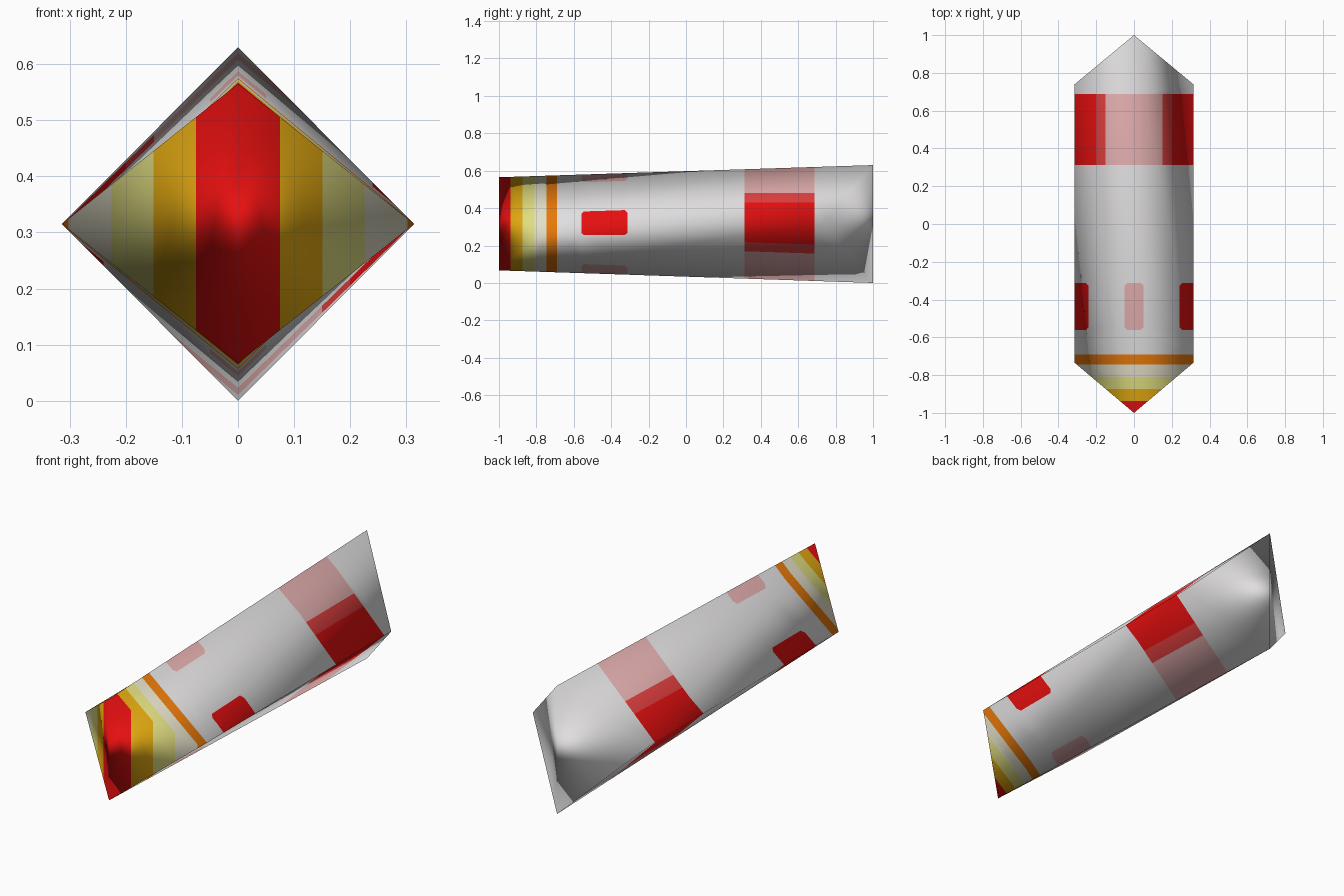
import bpy, bmesh
from mathutils import Vector

cube = bpy.data.objects.get("Cube")
if cube:
    bpy.data.objects.remove(cube, do_unlink=True)


def linear(v):
    v /= 255
    return v / 12.92 if v <= 0.04045 else ((v + 0.055) / 1.055) ** 2.4


PALETTE = {
    "white": (224, 222, 222), "cream": (226, 222, 200), "pale_yellow": (224, 221, 128),
    "gold": (225, 168, 16), "red": (230, 15, 15), "orange": (230, 120, 10),
    "pink": (224, 172, 172), "soft_red": (222, 62, 62),
}
NAMES = list(PALETTE)

# Wedge-ended diamond hull: ridge, keel and side corners
HALF, MID = 0.314, 0.315
points = [(0, -1, 0.565), (0, -1, 0.067), (0, 1, 0.63), (0, 1, 0),
          (HALF, -0.735, MID), (HALF, 0.74, MID),
          (-HALF, -0.735, MID), (-HALF, 0.74, MID)]
triangles = [(0, 1, 4), (0, 1, 6), (2, 3, 5), (2, 3, 7),
             (0, 2, 4), (2, 5, 4), (0, 2, 7), (0, 7, 6),
             (1, 3, 5), (1, 5, 4), (1, 3, 6), (3, 7, 6)]
bm = bmesh.new()
soft = bm.verts.layers.float_vector.new("soft_normal")
verts = [bm.verts.new(p) for p in points]
for t in triangles:
    bm.faces.new([verts[i] for i in t])
bmesh.ops.recalc_face_normals(bm, faces=bm.faces[:])
bm.normal_update()

# Area-weighted smooth normals, carried through the cuts below
for v in verts:
    total = sum((f.normal * f.calc_area() for f in v.link_faces), Vector())
    v[soft] = total.normalized()


def cut(point, normal, y_low=-2, y_high=2):
    faces = [f for f in bm.faces if y_low < f.calc_center_median().y < y_high]
    edges = {e for f in faces for e in f.edges}
    corners = {v for f in faces for v in f.verts}
    bmesh.ops.bisect_plane(bm, geom=list(corners) + list(edges) + faces, dist=1e-6,
                           plane_co=point, plane_no=Vector(normal).normalized())


# Cut lines for nose rings, small patches and the rear band
NOSE = [(-0.937, "red"), (-0.873, "gold"), (-0.81, "pale_yellow"),
        (-0.745, "cream"), (-0.69, "orange")]
PATCH, BAND = (-0.56, -0.313), (0.313, 0.687)
TOP_W, SIDE_W, ROUND = 0.05, 0.24, 0.014
MIDDLE = sum(PATCH) / 2
REACH = PATCH[1] - MIDDLE
for y in [n[0] for n in NOSE] + list(PATCH + BAND):
    cut((0, y, 0), (0, 1, 0))
for side in (-1, 1):
    for x in (TOP_W, SIDE_W):
        cut((side * x, 0, 0), (1, 0, 0), *PATCH)
    for x in (0.15, 0.2):
        cut((side * x, 0, 0), (1, 0, 0), *BAND)
    for end in (-1, 1):
        y = MIDDLE + end * (REACH - ROUND)
        cut((side * TOP_W, y, 0), (side, end, 0), *PATCH)
        cut((side * SIDE_W, y, 0), (-side, end, 0), *PATCH)


def colour_at(c):
    for limit, name in NOSE:
        if c.y < limit:
            return name
    x = abs(c.x)
    if PATCH[0] < c.y < PATCH[1]:
        slack = REACH - ROUND - abs(c.y - MIDDLE)
        if x < TOP_W and x - TOP_W < slack:
            return "pink"
        if x > SIDE_W and SIDE_W - x < slack:
            return "red"
    if BAND[0] < c.y < BAND[1]:
        return "pink" if x < 0.15 else "soft_red" if x < 0.2 else "red"
    return "white"


for f in bm.faces:
    f.smooth = True
    f.material_index = NAMES.index(colour_at(f.calc_center_median()))
bm.verts.index_update()
normals = [Vector(v[soft]).normalized() for v in bm.verts]
bm.verts.layers.float_vector.remove(soft)

mesh = bpy.data.meshes.new("hull")
bm.to_mesh(mesh)
bm.free()
for name, rgb in PALETTE.items():
    mat = bpy.data.materials.new(name)
    mat.use_nodes = True
    colour = [linear(v) for v in rgb] + [1]
    mat.diffuse_color = colour
    shader = next(n for n in mat.node_tree.nodes if n.type == "BSDF_PRINCIPLED")
    shader.inputs["Base Color"].default_value = colour
    mesh.materials.append(mat)
mesh.normals_split_custom_set_from_vertices(normals)
hull = bpy.data.objects.new("hull", mesh)
bpy.context.collection.objects.link(hull)
